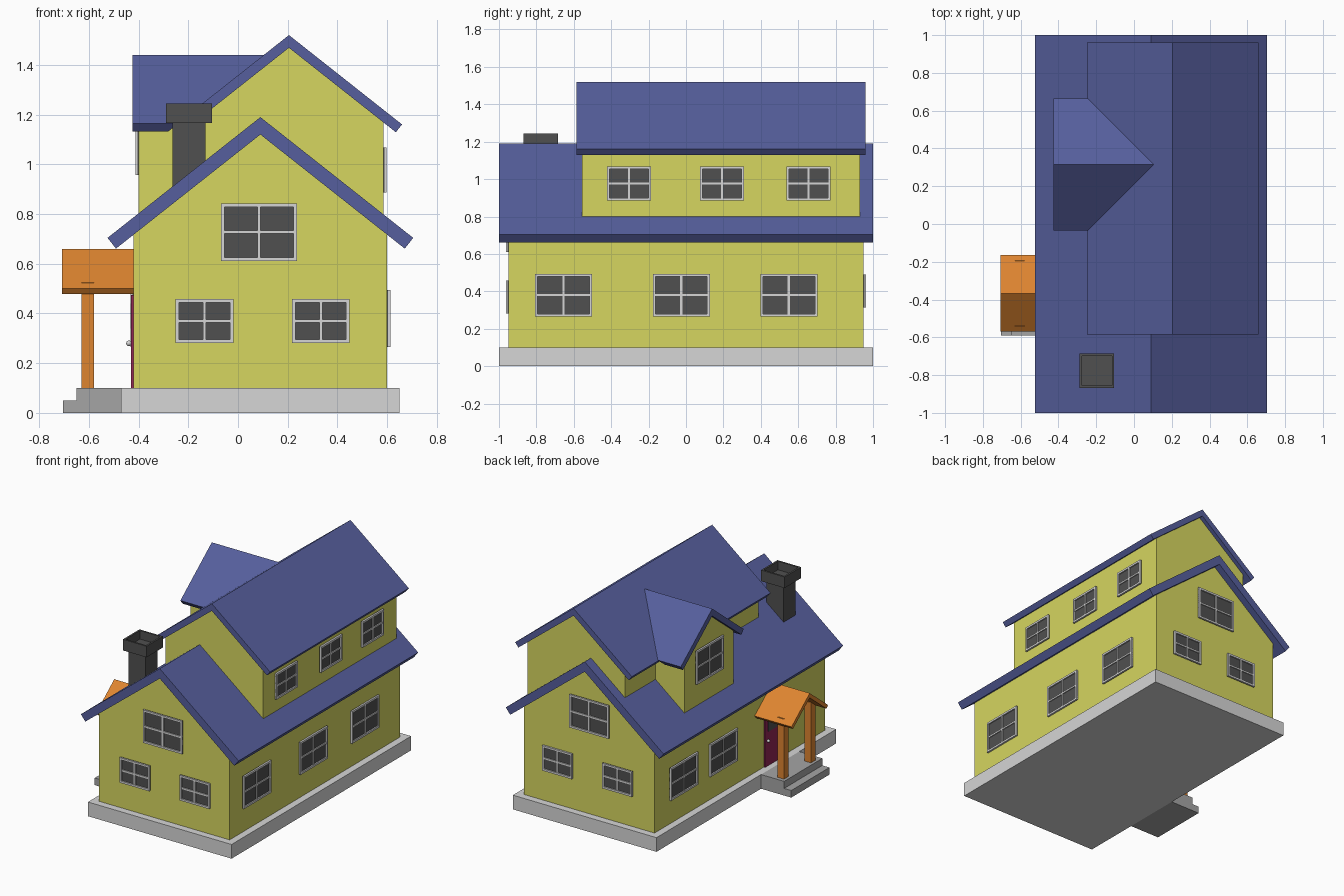
import bpy, bmesh, math
from mathutils import Vector

cube = bpy.data.objects.get("Cube")
if cube:
    bpy.data.objects.remove(cube, do_unlink=True)

PITCH = 0.79
ANGLE = math.atan(PITCH)


def material(name, *rgb):
    """Flat material from 0-255 display values, converted to linear."""
    col = [((c / 255 + 0.055) / 1.055) ** 2.4 for c in rgb] + [1.0]
    m = bpy.data.materials.new(name)
    m.use_nodes = True
    m.diffuse_color = col
    bsdf = m.node_tree.nodes["Principled BSDF"]
    bsdf.inputs["Base Color"].default_value = col
    bsdf.inputs["Roughness"].default_value = 0.8
    return m


YELLOW = material("yellow_wall", 214, 214, 96)
BLUE = material("blue_roof", 86, 95, 157)
PALE = material("pale_grey", 214, 214, 214)
STONE = material("step_grey", 165, 165, 165)
DARK = material("dark_grey", 80, 80, 80)
ORANGE = material("orange_wood", 222, 133, 48)
MAROON = material("maroon_door", 145, 38, 84)


def finish(name, bm, mats):
    bmesh.ops.recalc_face_normals(bm, faces=bm.faces)
    me = bpy.data.meshes.new(name)
    bm.to_mesh(me)
    bm.free()
    for m in mats:
        me.materials.append(m)
    ob = bpy.data.objects.new(name, me)
    bpy.context.collection.objects.link(ob)
    return ob


def add_box(bm, lo, hi, index=0):
    lo, hi = Vector(lo), Vector(hi)
    vs = bmesh.ops.create_cube(bm, size=1)["verts"]
    for v in vs:
        v.co = (lo + hi) / 2 + v.co * (hi - lo)
    for f in {f for v in vs for f in v.link_faces}:
        f.material_index = index


def box(name, lo, hi, mat):
    bm = bmesh.new()
    add_box(bm, lo, hi)
    return finish(name, bm, [mat])


def prism(name, profile, axis, start, end, mat):
    """Extrude a (u, z) profile along x or y; end may depend on z."""
    bm = bmesh.new()
    stop = end if callable(end) else (lambda z: end)

    def ring(at):
        return [bm.verts.new((at(z), u, z) if axis == "x" else (u, at(z), z))
                for u, z in profile]

    a, b = ring(lambda z: start), ring(stop)
    bm.faces.new(a)
    bm.faces.new(b)
    n = len(profile)
    for i in range(n):
        j = (i + 1) % n
        bm.faces.new((a[i], a[j], b[j], b[i]))
    return finish(name, bm, [mat])


def roof(name, mid, ridge, half, thick, axis, start, end, mat):
    """Folded roof slab with square-cut eaves."""
    eave = ridge - PITCH * half
    dx, dz = thick * math.sin(ANGLE), thick * math.cos(ANGLE)
    pts = [(mid - half, eave), (mid, ridge), (mid + half, eave),
           (mid + half - dx, eave - dz), (mid, ridge - thick / math.cos(ANGLE)),
           (mid - half + dx, eave - dz)]
    return prism(name, pts, axis, start, end, mat)


def gable_body(name, mid, half, base, ridge, axis, start, end):
    """Walls with gable ends, reaching up into the roof slab."""
    eave = ridge - PITCH * half
    pts = [(mid - half, base), (mid + half, base), (mid + half, eave),
           (mid, ridge), (mid - half, eave)]
    return prism(name, pts, axis, start, end, YELLOW)


def window(name, side, wall, u, z, w, h):
    """Framed four-pane window on a wall facing +x, -x, +y or -y."""
    bm = bmesh.new()
    sign = 1 if side[0] == "+" else -1

    def bar(u0, u1, z0, z1, out, index):
        d = sorted((wall - sign * 0.005, wall + sign * out))
        if side[1] == "x":
            add_box(bm, (d[0], u + u0, z + z0), (d[1], u + u1, z + z1), index)
        else:
            add_box(bm, (u + u0, d[0], z + z0), (u + u1, d[1], z + z1), index)

    a, b, t, m = w / 2, h / 2, 0.014, 0.006
    bar(-a, a, -b, b, 0.004, 1)
    for s in (-1, 1):
        bar(*sorted((s * a, s * (a - t))), -b, b, 0.013, 0)
        bar(-a + t, a - t, *sorted((s * b, s * (b - t))), 0.013, 0)
    bar(-m, m, -b + t, b - t, 0.011, 0)
    bar(-a + t, a - t, -m, m, 0.011, 0)
    return finish(name, bm, [PALE, DARK])


# Foundation, main storey and its roof
box("foundation", (-0.47, -1, 0), (0.65, 1, 0.1), PALE)
gable_body("main_walls", 0.09, 0.51, 0.1, 1.135, "y", -0.95, 0.95)
roof("main_roof", 0.09, 1.19, 0.615, 0.055, "y", -1, 1, BLUE)

# Upper storey
gable_body("upper_walls", 0.205, 0.38, 0.7, 1.485, "y", -0.555, 0.93)
roof("upper_roof", 0.205, 1.52, 0.455, 0.04, "y", -0.585, 0.96, BLUE)

# Dormer, its roof ending on the upper roof slope
gable_body("dormer_walls", 0.315, 0.275, 0.72, 1.405, "x", -0.40, 0.0)
roof("dormer_roof", 0.315, 1.44, 0.35, 0.04, "x", -0.425,
     lambda z: 0.21 - (1.52 - z) / PITCH, BLUE)

# Chimney with a hollow cap
cx, cy = -0.197, -0.777
box("chimney_stack", (cx - 0.067, cy - 0.067, 0.75), (cx + 0.067, cy + 0.067, 1.18), DARK)
bm = bmesh.new()
add_box(bm, (cx - 0.092, cy - 0.092, 1.167), (cx + 0.092, cy + 0.092, 1.245))
top = max(bm.faces, key=lambda f: f.calc_center_median().z)
bmesh.ops.inset_individual(bm, faces=[top], thickness=0.018)
inner = bmesh.ops.extrude_discrete_faces(bm, faces=[top])["faces"][0]
for v in inner.verts:
    v.co.z -= 0.06
finish("chimney_cap", bm, [DARK])

# Porch: platform, step, posts and roof
py = -0.367
box("porch_platform", (-0.65, -0.59, 0), (-0.47, -0.165, 0.1), STONE)
box("porch_step", (-0.705, -0.59, 0), (-0.65, -0.165, 0.05), STONE)
for label, s in (("front", -1), ("back", 1)):
    y = py + s * 0.15
    box("porch_post_" + label, (-0.63, y - 0.025, 0.1), (-0.58, y + 0.025, 0.525), ORANGE)
roof("porch_roof", py, 0.66, 0.203, 0.026, "x", -0.708, -0.41, ORANGE)

# Door with a small pane and a knob
box("door", (-0.43, py - 0.1, 0.1), (-0.415, py + 0.1, 0.475), MAROON)
box("door_pane", (-0.433, py - 0.065, 0.34), (-0.428, py + 0.065, 0.44), DARK)
bm = bmesh.new()
bmesh.ops.create_uvsphere(bm, u_segments=12, v_segments=8, radius=0.011)
bmesh.ops.translate(bm, verts=bm.verts, vec=(-0.439, py + 0.075, 0.28))
for f in bm.faces:
    f.smooth = True
finish("door_knob", bm, [PALE])

# Gable windows, front and back
for label, side, wall, low, high in (("front", "-y", -0.95, 0.37, 0.727),
                                     ("back", "+y", 0.95, 0.402, 0.79)):
    for i, x in enumerate((-0.135, 0.333)):
        window(f"{label}_window_{i + 1}", side, wall, x, low, 0.232, 0.177)
    window(label + "_gable_window", side, wall, 0.084, high, 0.305, 0.232)

# Side windows
for i, y in enumerate((-0.655, -0.025, 0.55)):
    window(f"left_lower_window_{i + 1}", "+x", 0.60, y, 0.38, 0.305, 0.228)
for i, y in enumerate((-0.305, 0.192, 0.655)):
    window(f"left_upper_window_{i + 1}", "+x", 0.585, y, 0.977, 0.236, 0.182)
for i, y in enumerate((0.19, 0.63)):
    window(f"right_lower_window_{i + 1}", "-x", -0.42, y, 0.38, 0.305, 0.228)
window("dormer_window", "-x", -0.40, 0.315, 1.075, 0.30, 0.235)
